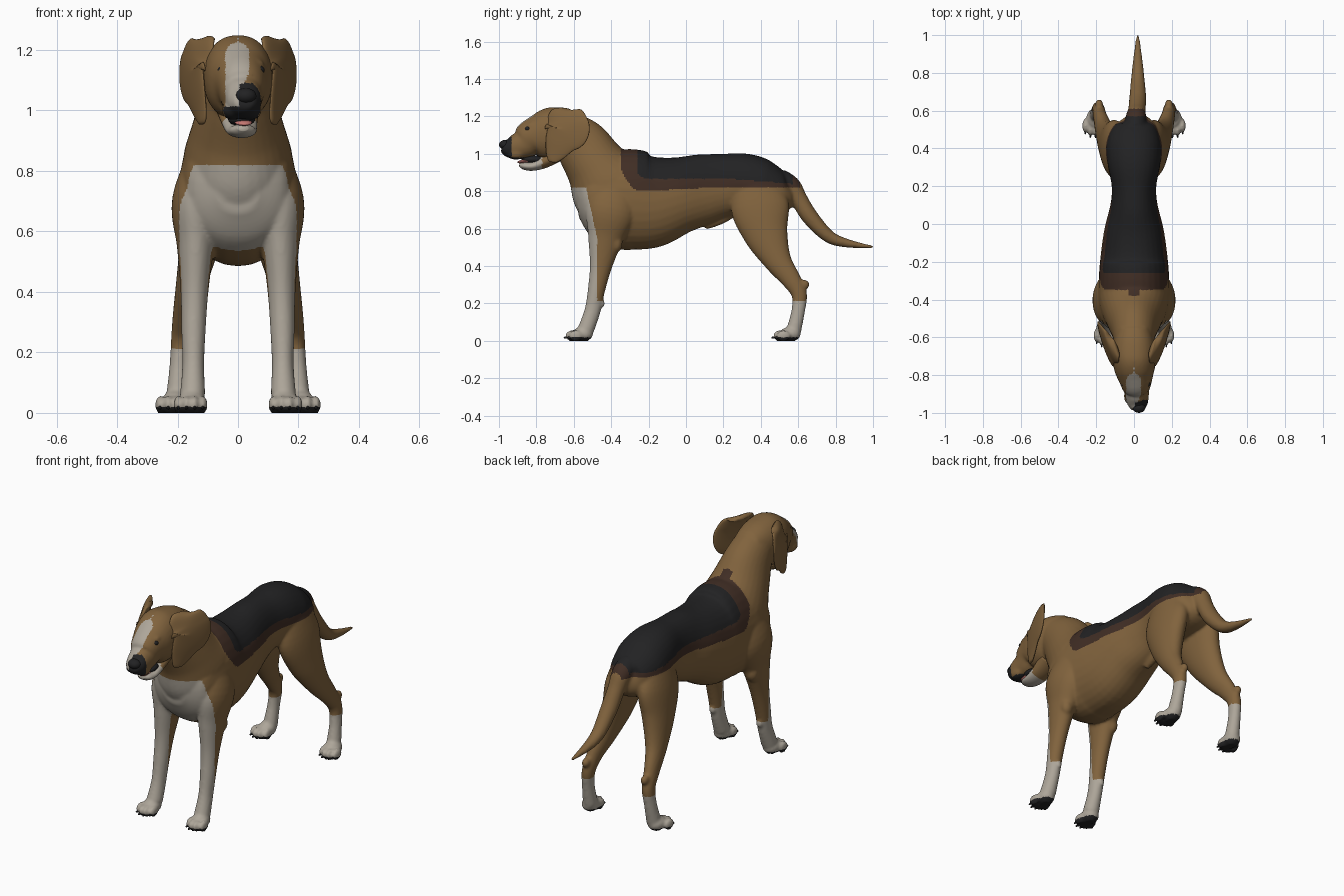
import bpy
import bmesh
from math import cos, sin, pi, copysign
from mathutils import Vector, Matrix

cube = bpy.data.objects.get("Cube")
if cube:
    bpy.data.objects.remove(cube, do_unlink=True)


def material(name, colour):
    m = bpy.data.materials.new(name)
    m.use_nodes = True
    m.diffuse_color = (*colour, 1)
    m.node_tree.nodes["Principled BSDF"].inputs["Base Color"].default_value = (*colour, 1)
    return m


tan = material("tan_coat", (.22, .125, .047))
white = material("white_coat", (.42, .38, .32))
brown = material("dark_brown_coat", (.052, .027, .018))
black = material("black_coat", (.016, .016, .017))
pink = material("pink_tongue", (.6, .2, .18))
TAN, WHITE, BROWN, BLACK = range(4)


def spline(points, steps):
    """Smooth curve through points of any dimension."""
    p = [points[0]] + list(points) + [points[-1]]
    out = []
    for i in range(1, len(p) - 2):
        for k in range(steps):
            t = k / steps
            out.append([b + .5 * t * (c - a + t * (2*a - 5*b + 4*c - d + t * (3*(b - c) + d - a)))
                        for a, b, c, d in zip(p[i-1], p[i], p[i+1], p[i+2])])
    return out + [list(points[-1])]


def tube(bm, points, side=1, steps=6, n=32, power=1.0):
    """Loft of (x, y, z, half width, half depth) sections; side mirrors x."""
    path = spline(points, steps)
    rings = []
    for i, (x, y, z, a, b) in enumerate(path):
        before, after = path[max(i - 1, 0)], path[min(i + 1, len(path) - 1)]
        t = (Vector(after[:3]) - Vector(before[:3])).normalized()
        u = Vector((1, 0, 0))
        u = (u - t * u.dot(t)).normalized()
        v = t.cross(u)
        ring = []
        for k in range(n):
            c, s = cos(2 * pi * k / n), sin(2 * pi * k / n)
            c, s = copysign(abs(c) ** power, c), copysign(abs(s) ** power, s)
            co = Vector((x, y, z)) + u * a * c + v * b * s
            ring.append(bm.verts.new((co.x * side, co.y, co.z)))
        rings.append(ring)
    for r, q in zip(rings, rings[1:]):
        for k in range(n):
            bm.faces.new((r[k], r[(k + 1) % n], q[(k + 1) % n], q[k]))
    bm.faces.new(rings[0])
    bm.faces.new(rings[-1])


def ball(bm, centre, radii):
    m = Matrix.Translation(centre) @ Matrix.Diagonal((*radii, 1))
    bmesh.ops.create_icosphere(bm, subdivisions=3, radius=1, matrix=m)


def finish(bm, name, *mats):
    bmesh.ops.recalc_face_normals(bm, faces=bm.faces[:])
    mesh = bpy.data.meshes.new(name)
    bm.to_mesh(mesh)
    bm.free()
    for m in mats:
        mesh.materials.append(m)
    mesh.shade_smooth()
    obj = bpy.data.objects.new(name, mesh)
    bpy.context.collection.objects.link(obj)
    return obj


bm = bmesh.new()
# Torso from chest to rump
tube(bm, [(0, -.58, .73, .07, .07), (0, -.53, .735, .16, .17), (0, -.42, .745, .19, .25),
          (0, -.3, .755, .187, .27), (0, -.18, .747, .178, .25), (0, -.03, .78, .157, .205),
          (0, .1, .812, .125, .188), (0, .2, .83, .118, .17), (0, .32, .84, .14, .16),
          (0, .42, .81, .145, .15), (.01, .52, .785, .11, .105), (.01, .57, .79, .05, .05)], power=.92)
# Neck
tube(bm, [(0, -.36, .78, .18, .23), (0, -.42, .845, .18, .215), (0, -.485, .94, .153, .166),
          (0, -.56, 1.05, .12, .145), (0, -.64, 1.13, .1, .11)])
# Skull and muzzle
tube(bm, [(0, -.55, 1.12, .085, .09), (0, -.63, 1.12, .107, .12), (0, -.7, 1.11, .115, .141),
          (.004, -.77, 1.095, .107, .13), (.01, -.83, 1.08, .086, .101), (.013, -.87, 1.05, .07, .079),
          (.017, -.92, 1.035, .061, .066), (.02, -.955, 1.033, .053, .05), (.022, -.982, 1.04, .035, .03)],
     power=.92)
# Brows and cheeks
for s in (-1, 1):
    ball(bm, (.01 + s * .048, -.825, 1.15), (.03, .03, .02))
    ball(bm, (.012 + s * .03, -.91, 1.0), (.036, .05, .032))
# Tail
tube(bm, [(.005, .5, .86, .06, .06), (.01, .56, .825, .055, .055), (.015, .605, .755, .046, .046),
          (.02, .665, .66, .045, .044), (.02, .765, .557, .036, .034), (.02, .87, .52, .025, .022),
          (.02, 1, .502, .008, .007)])
# Belly sheath
tube(bm, [(0, .25, .69, .02, .03), (0, .18, .65, .025, .03), (0, .1, .61, .016, .018)])

claws = bmesh.new()
for s in (-1, 1):
    # Front leg with shoulder and elbow
    tube(bm, [(.09, -.36, .88, .06, .1), (.135, -.4, .7, .083, .135), (.14, -.43, .55, .062, .095),
              (.144, -.455, .4, .046, .06), (.147, -.479, .27, .04, .046), (.148, -.5, .16, .036, .043),
              (.15, -.535, .06, .042, .044)], s)
    ball(bm, (s * .155, -.375, .52), (.035, .035, .05))
    ball(bm, (s * .148, -.45, .2), (.018, .016, .024))
    # Hind leg with thigh, hock and pastern
    tube(bm, [(.07, .38, .88, .06, .1), (.1, .395, .72, .072, .155), (.125, .428, .57, .066, .12),
              (.155, .49, .43, .05, .075), (.178, .56, .33, .037, .053), (.188, .605, .25, .033, .042),
              (.195, .6, .16, .031, .036), (.2, .575, .05, .038, .04)], s)
    ball(bm, (s * .185, .63, .3), (.022, .03, .028))
    # Paws with four toes and claws
    for px, py, splay in ((.154, -.56, .1), (.207, .55, .35)):
        ball(bm, (s * px, py + .008, .036), (.046, .055, .04))
        for k in (-1.5, -.5, .5, 1.5):
            tx = px + k * .027 - splay * -.03
            ty = py - (.048 if abs(k) < 1 else .03)
            ball(bm, (s * tx, ty, .027), (.0155, .037, .03))
            ball(claws, (s * tx, ty - .034, .017), (.005, .012, .006))
finish(claws, "claws", black)

# Blend the parts into one smooth skin
dog = finish(bm, "body", tan, white, brown, black)
remesh = dog.modifiers.new("blend", "REMESH")
remesh.mode = 'VOXEL'
remesh.voxel_size = .008
smooth = dog.modifiers.new("soften", "SMOOTH")
smooth.factor = .5
smooth.iterations = 5
skin = bpy.data.meshes.new_from_object(dog.evaluated_get(bpy.context.evaluated_depsgraph_get()))
dog.modifiers.clear()
dog.data = skin
skin.materials.clear()
for m in (tan, white, brown, black):
    skin.materials.append(m)
for v in skin.vertices:
    v.co.z = max(v.co.z, 0) if v.co.z > .004 else 0


def coat(c, n):
    """Coat colour from position and facing."""
    x, y, z = c
    # Pads and socks
    if z < .018 and n.z < .2:
        return BLACK
    if z < .215 and (y < 0 or y > .4):
        return WHITE
    # Face: nose, lips, dark left muzzle, blaze
    if y < -.76 and z > .9:
        if z < .98 and y < -.8:
            return BLACK
        if y < -.93 and (x > .005 and z < 1.09 or z < 1.015):
            return BLACK
        half = .038 if z < 1.18 else .038 * max(0, 1 - ((z - 1.18) / .045) ** 2) ** .5
        right = half if z > 1.13 else max(.008, half - (1.13 - z) * .45)
        if z > 1.01 and -half - .004 < x < right:
            return WHITE
        return TAN
    # White bib and front of the forelegs
    if z < .82 - 16 * max(0, abs(x) - .13) ** 2 and abs(x) < .195:
        if y < -.475 - max(0, z - .55) * .22:
            return WHITE
    # Black saddle with brown border
    dip = .02 * min(max(y + .25, 0) / .4, 1)
    if -.26 < y < .57 and z > .865 + 8 * max(0, -.2 - y) ** 2 - .08 * max(0, y - .25):
        return BLACK
    front = -.38 if abs(x) < .03 else -.35
    if front < y < .61 and z > .8 + dip + 10 * max(0, -.24 - y) ** 2:
        return BROWN
    return TAN


for p in skin.polygons:
    p.material_index = coat(p.center, p.normal)
skin.shade_smooth()

# Hanging ears, flaring outward at the back
for s, name in ((-1, "right_ear"), (1, "left_ear")):
    bm = bmesh.new()
    tube(bm, [(.06, -.655, 1.237, .012, .04), (.082, -.655, 1.215, .02, .085), (.103, -.64, 1.17, .018, .112),
              (.113, -.637, 1.12, .015, .118), (.113, -.672, 1.06, .013, .085), (.108, -.7, 1.0, .012, .054),
              (.106, -.715, .965, .01, .028), (.106, -.718, .955, .004, .01)], s)
    for v in bm.verts:
        v.co.x += s * .34 * (v.co.y + .75)
    finish(bm, name, tan)

# Lower jaw, mouth lining and tongue
bm = bmesh.new()
tube(bm, [(0, -.69, 1.0, .07, .045), (.006, -.76, .957, .058, .035), (.012, -.82, .934, .05, .025),
          (.015, -.865, .935, .04, .02), (.016, -.89, .942, .018, .01)])
jaw = finish(bm, "lower_jaw", tan, white)
for p in jaw.data.polygons:
    p.material_index = WHITE if p.center.y < -.77 else TAN
bm = bmesh.new()
ball(bm, (.012, -.82, .97), (.045, .06, .022))
finish(bm, "mouth_lining", black)
bm = bmesh.new()
tube(bm, [(.012, -.78, .962, .025, .01), (.016, -.84, .962, .03, .009),
          (.02, -.885, .957, .024, .008), (.02, -.9, .954, .008, .004)])
finish(bm, "tongue", pink)

# Nose and eyes
bm = bmesh.new()
ball(bm, (.026, -.968, 1.048), (.035, .032, .026))
finish(bm, "nose", black)
for x, name in ((-.048, "right_eye"), (.068, "left_eye")):
    bm = bmesh.new()
    ball(bm, (x, -.845, 1.133), (.02, .018, .016))
    finish(bm, name, black)
